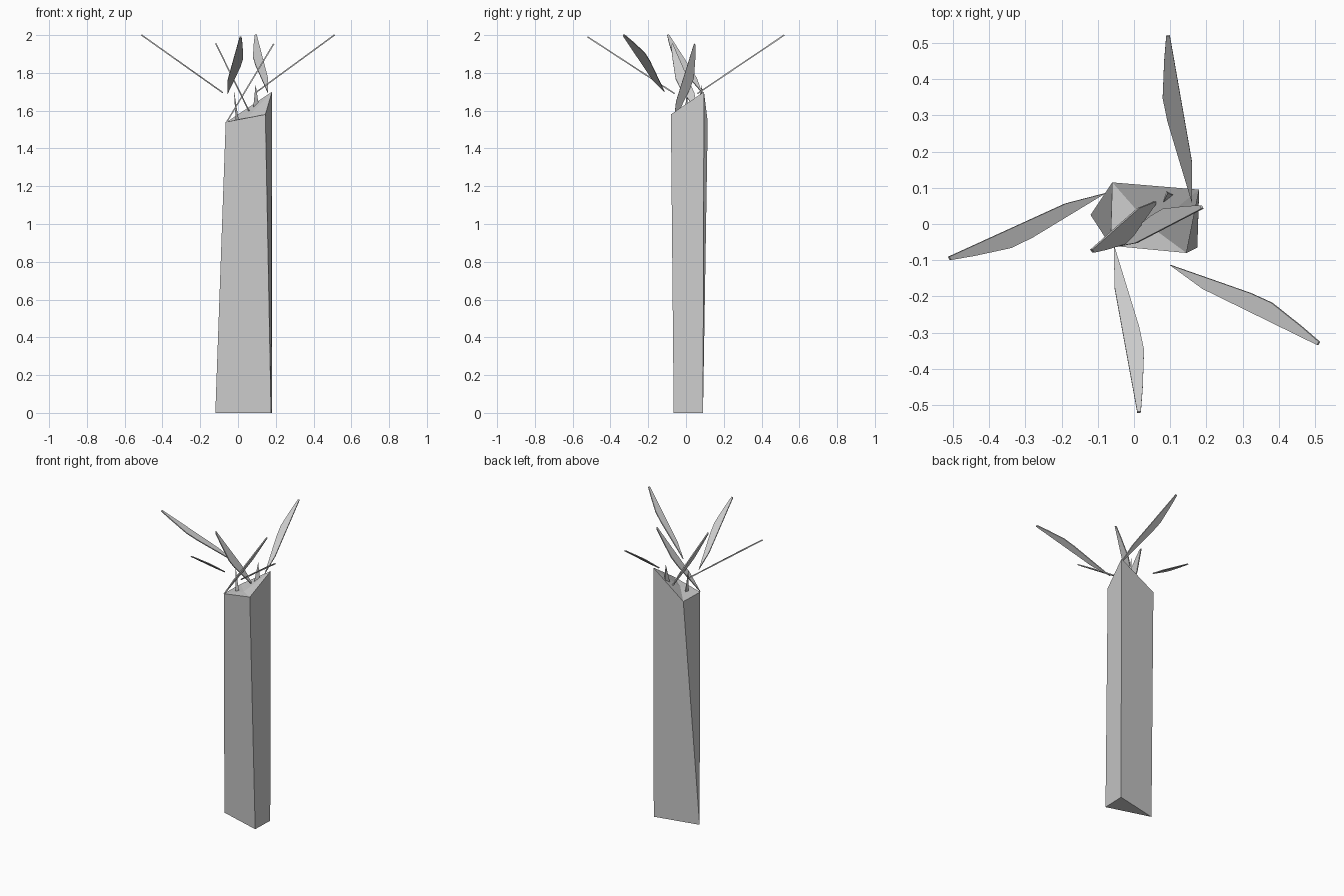
import bpy
from mathutils import Vector

cube = bpy.data.objects.get("Cube")
if cube:
    bpy.data.objects.remove(cube, do_unlink=True)

grey = bpy.data.materials.new("pale_grey")
grey.use_nodes = True
grey.diffuse_color = (0.6, 0.6, 0.6, 1)
grey.node_tree.nodes["Principled BSDF"].inputs["Base Color"].default_value = (0.6, 0.6, 0.6, 1)


def make(name, verts, faces, thickness=0):
    mesh = bpy.data.meshes.new(name)
    mesh.from_pydata(verts, [], faces)
    mesh.materials.append(grey)
    obj = bpy.data.objects.new(name, mesh)
    bpy.context.collection.objects.link(obj)
    if thickness:
        mod = obj.modifiers.new("thickness", "SOLIDIFY")
        mod.thickness = thickness
        mod.offset = 0
    return obj


# Trunk: triangular foot rising to a slanted four-cornered top
foot = [(-0.12, 0.025, 0), (0.175, -0.065, 0), (0.18, 0.09, 0)]
crown = [(-0.065, -0.06, 1.54), (0.145, -0.08, 1.58),
         (0.18, 0.095, 1.70), (-0.06, 0.115, 1.54)]
middle = [(0.05, -0.01, 1.565)]
make("trunk", foot + crown + middle,
     [(2, 1, 0), (0, 1, 4, 3), (1, 2, 5, 4), (2, 0, 6, 5), (0, 3, 6),
      (3, 4, 7), (4, 5, 7), (5, 6, 7), (6, 3, 7)])

# Leaf outline: fraction along the leaf, sideways offset
OUTLINE = [(0, 0), (0.24, -0.016), (1, -0.005), (1, 0.005),
           (0.86, 0.02), (0.64, 0.039), (0.5, 0.035)]


def leaf(name, base, tip):
    base, tip = Vector(base), Vector(tip)
    run = tip - base
    side = Vector((-run.y, run.x, 0)).normalized()
    axis = 0 if abs(run.x) > abs(run.y) else 1
    verts = []
    for t, s in OUTLINE:
        p = base + run * t + side * s
        # keep the blade in a plane that slopes along one axis only
        p.z = base.z + run.z * (p[axis] - base[axis]) / run[axis]
        verts.append(p)
    make(name, verts, [range(len(verts))], 0.007)


# Spreading leaves
leaf("back_leaf", (0.16, 0.06, 1.69), (0.094, 0.52, 2.0))
leaf("front_leaf", (-0.055, -0.06, 1.69), (0.014, -0.52, 1.99))
leaf("right_leaf", (-0.08, 0.085, 1.695), (-0.51, -0.095, 2.0))
leaf("left_leaf", (0.10, -0.113, 1.70), (0.51, -0.33, 2.0))

# Steep crossing leaves
leaf("steep_leaf_right", (0.065, 0.065, 1.585), (-0.115, -0.075, 1.95))
leaf("steep_leaf_left", (-0.06, -0.065, 1.54), (0.187, 0.047, 1.95))


# Small spikes in the crown
def spike(name, corners, tip):
    make(name, corners + [tip], [(2, 1, 0), (0, 1, 3), (1, 2, 3), (2, 0, 3)])


spike("left_spike", [(0.08, 0.058, 1.61), (0.11, 0.08, 1.63), (0.09, 0.09, 1.62)],
      (0.093, 0.085, 1.74))
spike("right_spike", [(-0.012, -0.01, 1.55), (0.004, 0.005, 1.55), (-0.005, 0.012, 1.55)],
      (-0.022, 0.005, 1.71))
